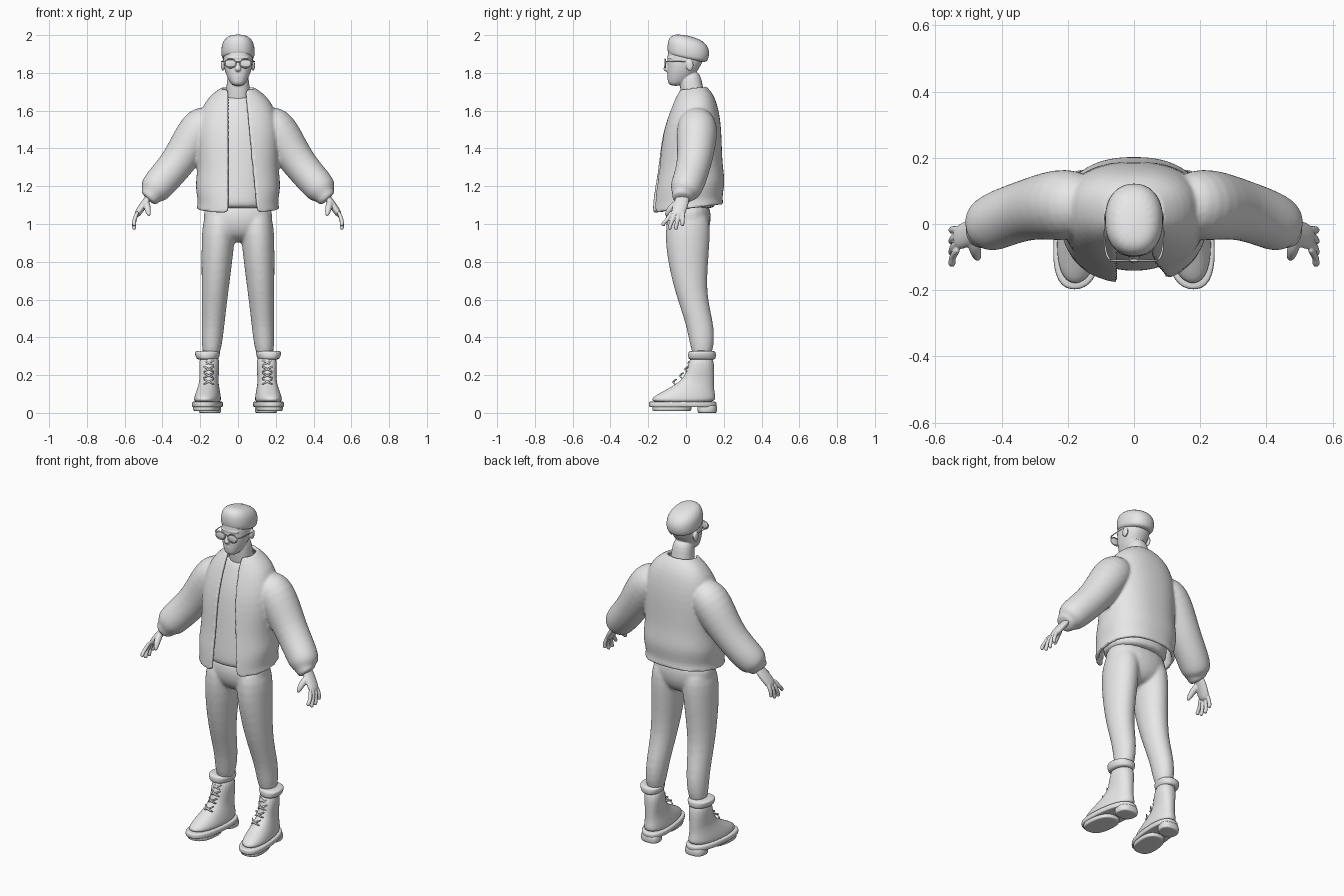
import bpy
import bmesh
import math
from mathutils import Matrix, Vector

cube = bpy.data.objects.get("Cube")
if cube:
    bpy.data.objects.remove(cube, do_unlink=True)

shade = (0.8, 0.8, 0.8, 1)
grey = bpy.data.materials.new("light grey")
grey.use_nodes = True
grey.diffuse_color = shade
grey.node_tree.nodes["Principled BSDF"].inputs["Base Color"].default_value = shade

SIDES = ((1, "left"), (-1, "right"))


def finish(name, mesh):
    """Colour and smooth a mesh and place it in the scene."""
    mesh.materials.append(grey)
    mesh.shade_smooth()
    part = bpy.data.objects.new(name, mesh)
    bpy.context.collection.objects.link(part)
    return part


def skin(name, rings, closed=True):
    """Join rings of points into a rounded surface, capped when closed."""
    count = len(rings[0])
    verts = [point for ring in rings for point in ring]
    faces = []
    for row in range(len(rings) - 1):
        for i in range(count if closed else count - 1):
            a, b = row * count + i, row * count + (i + 1) % count
            faces.append((a, b, b + count, a + count))
    if closed:
        faces.append(tuple(reversed(range(count))))
        faces.append(tuple(range(len(verts) - count, len(verts))))
    mesh = bpy.data.meshes.new(name)
    mesh.from_pydata(verts, [], faces)
    part = finish(name, mesh)
    subdivision = part.modifiers.new("Subdivision", "SUBSURF")
    subdivision.levels = subdivision.render_levels = 2
    return part


def outline(angle, half, front, back, square):
    """Point on a level, slightly squared oval; angle zero faces forward."""
    def soften(value):
        return math.copysign(abs(value) ** square, value)
    middle, depth = (front + back) / 2, (back - front) / 2
    return half * soften(math.sin(angle)), middle - depth * soften(math.cos(angle))


def stack(name, rows, side=1, centre=0, lean=0, tilt=0, splay=0, square=0.9, count=20):
    """Level ovals from rows of (height, half width, front, back)."""
    rings = []
    for z, half, front, back in rows:
        ring = []
        for i in range(count):
            x, y = outline(math.tau * i / count, half, front, back, square)
            ring.append((side * (x + centre + lean * z + splay * y), y, z + tilt * y))
        rings.append(ring)
    return skin(name, rings)


def slab(name, low, high, half, front, back, side):
    """Sole layer with crisp rims, turned out with the foot."""
    rows = [(z, half - inset, front + inset, back - inset)
            for z, inset in ((low, .01), (low, 0), (high, 0), (high, .01))]
    return stack(name, rows, side, centre=.16, splay=-.1, square=.8)


def tube(name, rows, side=1, thin=1, count=12):
    """Round limb along rows of (x, y, z, radius), optionally thinned."""
    path = [Vector((side * x, y, z)) for x, y, z, radius in rows]
    rings = []
    for i, point in enumerate(path):
        along = (path[min(i + 1, len(path) - 1)] - path[max(i - 1, 0)]).normalized()
        across = Vector((0, 1, 0))
        across = (across - along * across.dot(along)).normalized()
        other = across.cross(along) * thin
        angles = [math.tau * k / count for k in range(count)]
        rings.append([point + rows[i][-1] * (other * math.cos(a) + across * math.sin(a)) for a in angles])
    return skin(name, rings)


def ball(name, centre, size):
    """Ellipsoid with the given half sizes."""
    bm = bmesh.new()
    place = Matrix.Translation(centre) @ Matrix.Diagonal((*size, 1))
    bmesh.ops.create_uvsphere(bm, u_segments=24, v_segments=12, radius=1, matrix=place)
    mesh = bpy.data.meshes.new(name)
    bm.to_mesh(mesh)
    bm.free()
    return finish(name, mesh)


def fuse(name, parts, voxel, rounds):
    """Melt overlapping parts into one continuous surface."""
    graph = bpy.context.evaluated_depsgraph_get()
    graph.update()
    baked = [bpy.data.meshes.new_from_object(part.evaluated_get(graph)) for part in parts]
    for part, mesh in zip(parts, baked):
        part.modifiers.clear()
        part.data = mesh
    whole = parts[0]
    with bpy.context.temp_override(active_object=whole, object=whole,
                                   selected_objects=parts, selected_editable_objects=parts):
        bpy.ops.object.join()
    whole.name = name
    remesh = whole.modifiers.new("Remesh", "REMESH")
    remesh.mode = "VOXEL"
    remesh.voxel_size = voxel
    remesh.use_smooth_shade = True
    whole.modifiers.new("Smooth", "SMOOTH").iterations = rounds


# Jacket body: a shell whose open front widens on the left towards the hem
shell = []
for z, half, front, back in [(1.71, .08, -.03, .1), (1.65, .17, -.06, .15), (1.5, .22, -.12, .18),
                             (1.3, .2, -.14, .18), (1.2, .22, -.16, .2), (1.12, .2, -.17, .18),
                             (1.08, .21, -.17, .19)]:
    square = .85
    left_gap, right_gap = .04 + .1 * (1.7 - z), .05
    start = math.asin((left_gap / half) ** (1 / square))
    end = math.tau - math.asin((right_gap / half) ** (1 / square))
    steps = 30
    ring = [outline(start + (end - start) * i / steps, half, front, back, square) for i in range(steps + 1)]
    shell.append([(x, y, z + y / 8) for x, y in ring])
jacket = skin("jacket_body", shell, closed=False)
cloth = jacket.modifiers.new("Solidify", "SOLIDIFY")
cloth.thickness = .02
cloth.offset = 0

# Sleeves: full at the shoulder and forearm, gathered at the cuff
sleeve = [(.12, .06, 1.58, .07), (.2, .06, 1.52, .12), (.31, .05, 1.33, .09), (.42, .01, 1.21, .09),
          (.45, -.01, 1.17, .08), (.46, -.02, 1.15, .05), (.48, -.02, 1.13, .06)]
sleeves = [tube(word + "_sleeve", sleeve, side, count=20) for side, word in SIDES]
fuse("jacket", [jacket] + sleeves, .008, 4)

# Shirt
stack("shirt", [(1.69, .06, -.02, .09), (1.62, .13, -.05, .13), (1.5, .18, -.1, .16),
                (1.25, .18, -.13, .16), (1.1, .18, -.15, .16), (1.08, .17, -.13, .15)])

# Trousers
leg = [(1.1, .09, -.1, .13), (.9, .09, -.12, .13), (.63, .07, -.06, .1), (.45, .06, .01, .16), (.27, .05, .03, .14)]
legs = [stack(word + "_leg", leg, side, centre=.16, lean=-.06, square=1) for side, word in SIDES]
hips = stack("hips", [(1.15, .18, -.1, .13), (.98, .2, -.12, .14), (.9, .06, -.05, .08)])
fuse("trousers", [hips] + legs, .009, 6)

# Head with neck, nose, brow, lips and ears
head = [stack("skull", [(1.73, .03, -.09, -.02), (1.76, .05, -.1, .02), (1.83, .08, -.1, .08),
                        (1.92, .08, -.1, .11), (1.97, .06, -.07, .09)]),
        stack("neck", [(1.6, .08, -.02, .13), (1.7, .06, -.03, .09), (1.82, .06, -.04, .08)]),
        tube("nose", [(0, -.08, 1.88, .01), (0, -.1, 1.84, .01), (0, -.11, 1.82, .02), (0, -.09, 1.81, .01)]),
        ball("brow", (0, -.07, 1.88), (.06, .03, .01)),
        ball("lips", (0, -.08, 1.78), (.03, .02, .01))]
for side, word in SIDES:
    head.append(ball(word + "_ear", (side * .08, .02, 1.84), (.01, .02, .03)))
fuse("head", head, .004, 3)

# Swept-back hair
stack("hair", [(1.87, .08, -.09, .1), (1.89, .09, -.1, .12), (1.96, .09, -.1, .13), (2, .05, -.06, .07)], tilt=-.2)

# Glasses
for side, word in SIDES:
    centre = (side * .04, -.11, 1.85)
    ball(word + "_lens", centre, (.03, .004, .02))
    bpy.ops.mesh.primitive_torus_add(major_radius=.03, minor_radius=.003, location=centre, rotation=(math.pi / 2, 0, 0))
    rim = bpy.context.object
    rim.name = word + "_rim"
    rim.scale.y = .8
    rim.data.materials.append(grey)
    rim.data.shade_smooth()
    tube(word + "_temple", [(x, y, 1.86, .004) for x, y in ((.07, -.11), (.09, -.09), (.09, .03))], side)
ball("bridge", (0, -.11, 1.86), (.02, .004, .004))

# Hands: four fingers fan out from the palm, thumb in front
for side, word in SIDES:
    hand = [tube("palm", [(.45, -.01, 1.17, .04), (.51, -.03, 1.09, .04), (.54, -.05, 1.04, .04)], side, thin=.5)]
    for spread in (-1.5, -.5, .5, 1.5):
        knuckle, end = .02 * spread - .045, .034 * spread - .07
        tip = .965 + spread ** 2 / 100
        finger = [(.53, knuckle, 1.07), (.55, (knuckle + end) / 2, 1.02), (.55, end, tip + .02), (.55, end, tip)]
        hand.append(tube("finger", [(*point, .011) for point in finger], side))
    thumb = [(.49, -.03, 1.12, .02), (.48, -.08, 1.09, .02), (.47, -.11, 1.04, .01)]
    hand.append(tube("thumb", thumb, side))
    fuse(word + "_hand", hand, .004, 2)

# Boots with padded cuffs, soles and crossed laces
boot = [(.05, .07, -.18, .15), (.08, .07, -.19, .16), (.12, .06, -.11, .15), (.16, .05, -.04, .15),
        (.2, .05, 0, .15), (.32, .06, .02, .15)]
cuff = [(.28, .05, .02, .15), (.29, .06, .01, .16), (.32, .07, .01, .16), (.33, .06, .02, .15)]
for side, word in SIDES:
    stack(word + "_boot", boot, side, centre=.16, splay=-.1)
    stack(word + "_boot_cuff", cuff, side, centre=.17, splay=-.1)
    slab(word + "_sole", .03, .06, .08, -.2, .165, side)
    slab(word + "_tread", .01, .04, .07, -.18, .03, side)
    slab(word + "_heel", 0, .04, .06, .06, .165, side)
    for step in range(4):
        z = .15 + step / 30
        y = .015 - 4 * (.3 - z) ** 2
        for turn in (1, -1):
            lace = [(-.03, y + .02, z), (0, y, z + .015), (.03, y + .03, z + .03)]
            tube(word + "_lace", [(.155 + turn * x, y, z, .005) for x, y, z in lace], side)
